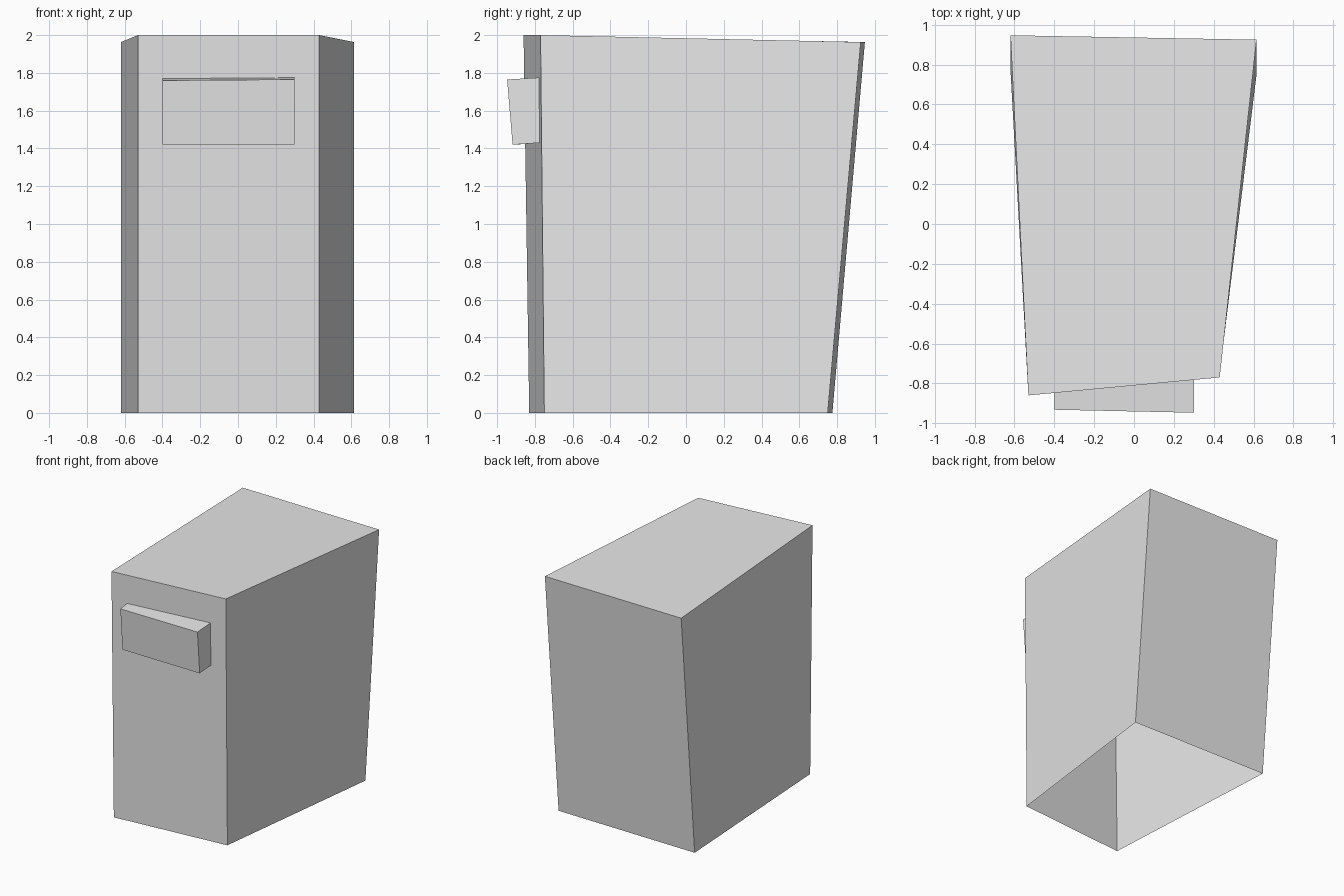
import bpy
import bmesh

cube = bpy.data.objects.get("Cube")
if cube:
    bpy.data.objects.remove(cube, do_unlink=True)

grey = bpy.data.materials.new("light_grey")
grey.use_nodes = True
colour = (0.8, 0.8, 0.8, 1)
grey.diffuse_color = colour
grey.node_tree.nodes["Principled BSDF"].inputs["Base Color"].default_value = colour


def loft(name, first, last, open_first=False):
    """Join two matching four-cornered loops, capping the last and perhaps the first."""
    bm = bmesh.new()
    a = [bm.verts.new(p) for p in first]
    b = [bm.verts.new(p) for p in last]
    for i in range(4):
        j = (i + 1) % 4
        bm.faces.new((a[i], a[j], b[j], b[i]))
    bm.faces.new(b)
    if not open_first:
        bm.faces.new(a[::-1])
    mesh = bpy.data.meshes.new(name)
    bm.to_mesh(mesh)
    bm.free()
    mesh.materials.append(grey)
    obj = bpy.data.objects.new(name, mesh)
    bpy.context.collection.objects.link(obj)
    return obj


# Tapered shell, open underneath, with the back leaning outwards
loft("body_shell",
     [(-0.53, -0.83, 0), (0.43, -0.75, 0), (0.615, 0.75, 0), (-0.62, 0.775, 0)],
     [(-0.53, -0.86, 2), (0.43, -0.77, 2), (0.615, 0.925, 1.963), (-0.62, 0.947, 1.963)],
     open_first=True)

# Block handle on the front, its face tilted slightly down
loft("front_handle",
     [(-0.4, -0.838, 1.425), (0.3, -0.774, 1.43), (0.3, -0.778, 1.775), (-0.4, -0.842, 1.77)],
     [(-0.4, -0.905, 1.42), (0.3, -0.918, 1.42), (0.3, -0.947, 1.765), (-0.4, -0.932, 1.76)])
